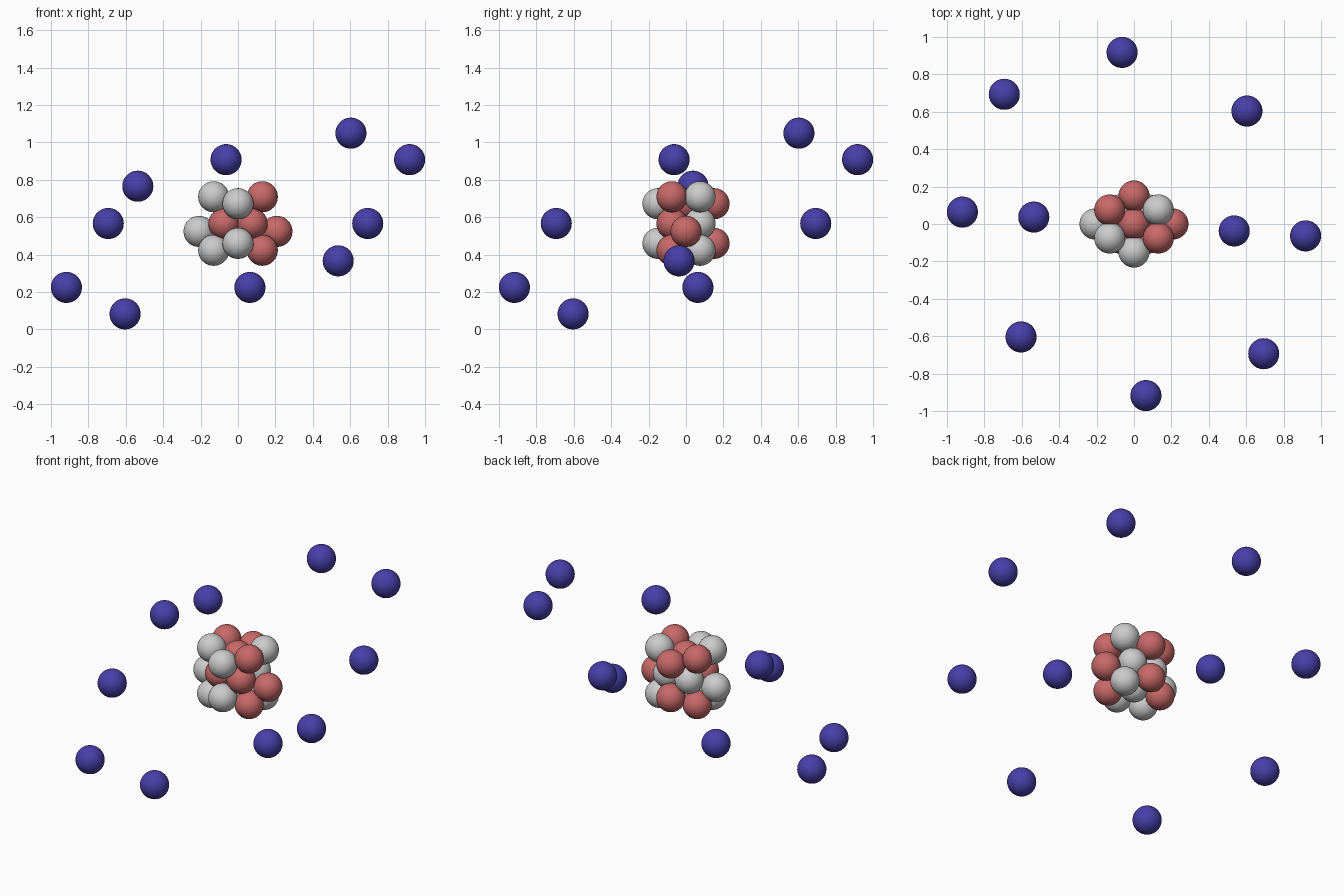
import bpy
from math import cos, sin, radians, sqrt
from mathutils import Vector

if "Cube" in bpy.data.objects:
    bpy.data.objects.remove(bpy.data.objects["Cube"])

CENTRE = Vector((0, 0, 0.566))
R = 0.083


def material(name, rgb):
    m = bpy.data.materials.new(name)
    m.diffuse_color = (*rgb, 1)
    m.use_nodes = True
    m.node_tree.nodes["Principled BSDF"].inputs["Base Color"].default_value = m.diffuse_color
    return m


RED = material("red", (0.58, 0.14, 0.14))
BLUE = material("blue", (0.065, 0.05, 0.40))


def ball(name, offset, mat=None):
    bpy.ops.mesh.primitive_uv_sphere_add(
        segments=48, ring_count=24, radius=R, location=CENTRE + Vector(offset))
    ob = bpy.context.object
    ob.name = name
    bpy.ops.object.shade_smooth()
    if mat:
        ob.data.materials.append(mat)


def proton(x, y, z):
    ball("proton", (x, y, z), RED)


def neutron(x, y, z):
    ball("neutron", (x, y, z))


# Nucleus: upper and lower hexagonal rings
for s in (1, -1):
    for x, y, z, make in ((0, -0.15, 0.106, neutron), (0, 0.15, 0.106, proton),
                          (0.13, -0.075, 0.143, proton), (0.13, 0.075, 0.143, neutron),
                          (-0.13, -0.075, 0.143, neutron), (-0.13, 0.075, 0.143, proton)):
        make(x, y, s * z)

# Nucleus: core square and the balls on its axes
for x in (-0.075, 0.075):
    proton(x, -0.075, 0)
    neutron(x, 0.075, 0)
proton(0, 0, 0.106)
neutron(0, 0, -0.106)
proton(0.208, 0, -0.042)
neutron(-0.208, 0, -0.042)


# Electrons: tilted shells, evenly spaced about the nucleus
def shell(name, radius, tilt, angles):
    u = Vector((1, -1, 0)) / sqrt(2)
    c = cos(radians(tilt)) / sqrt(2)
    v = Vector((c, c, sin(radians(tilt))))
    for a in angles:
        t = radians(a)
        ball(name, radius * (cos(t) * u + sin(t) * v), BLUE)


shell("outer_electron", 0.981, 29.5, range(0, 360, 45))
shell("inner_electron", 0.573, -29.5, (45, 225))
